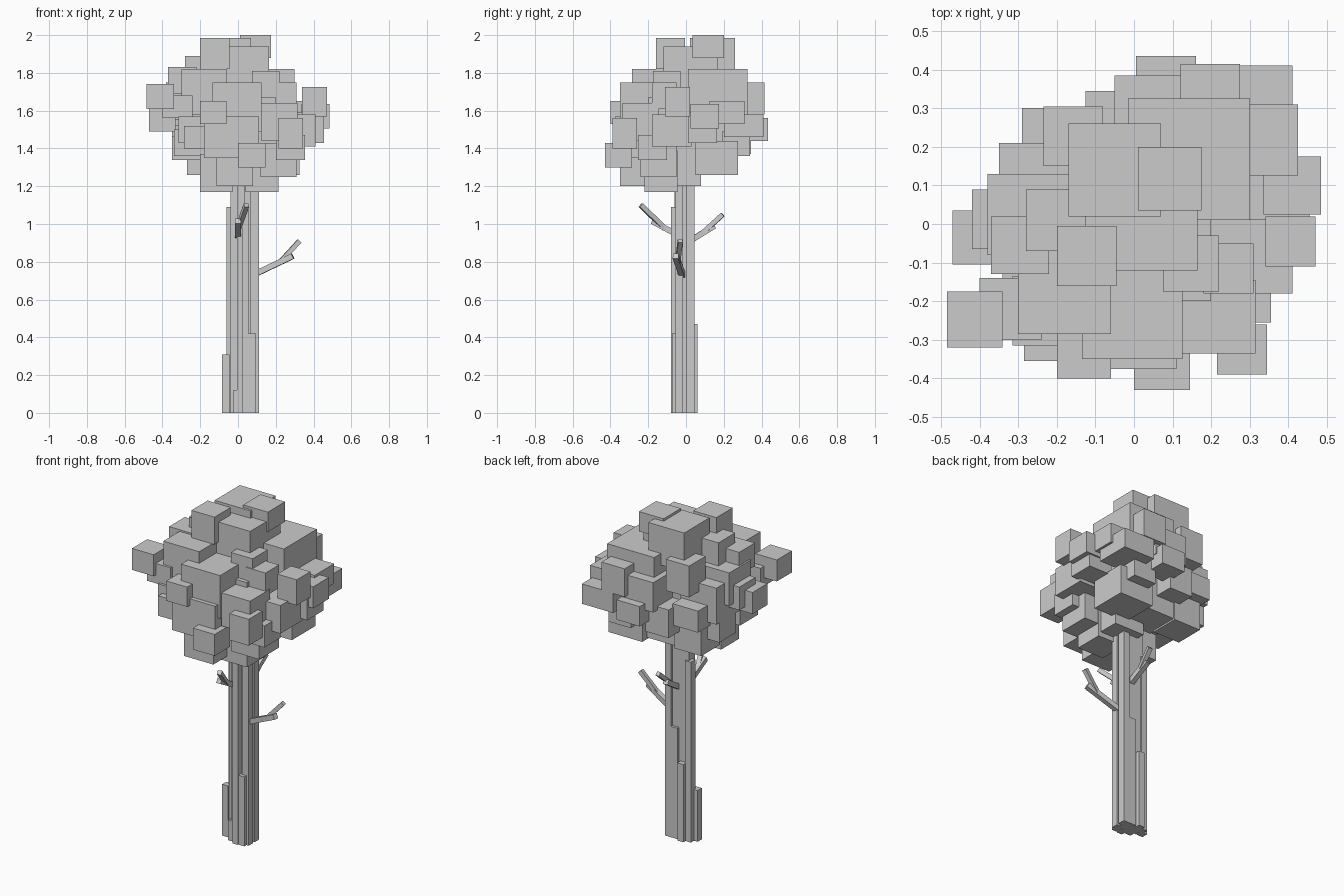
import bpy
import bmesh
from mathutils import Matrix, Vector

UNIT = 0.01  # block tables are written in hundredths

default_cube = bpy.data.objects.get("Cube")
if default_cube:
    bpy.data.objects.remove(default_cube, do_unlink=True)


def make_material(name, colour):
    material = bpy.data.materials.new(name)
    material.use_nodes = True
    material.diffuse_color = colour
    shader = next(n for n in material.node_tree.nodes if n.type == "BSDF_PRINCIPLED")
    shader.inputs["Base Color"].default_value = colour
    return material


grey = make_material("plain_grey", (0.6, 0.6, 0.6, 1))


def finish(name, mesh_builder):
    """Turn a bmesh into a named, flat-shaded object."""
    mesh = bpy.data.meshes.new(name)
    mesh_builder.to_mesh(mesh)
    mesh_builder.free()
    mesh.materials.append(grey)
    part = bpy.data.objects.new(name, mesh)
    bpy.context.scene.collection.objects.link(part)


def add_box(builder, corner, size):
    """Add an upright box from its lowest corner and its size."""
    corner, size = Vector(corner) * UNIT, Vector(size) * UNIT
    placement = Matrix.Translation(corner + size / 2) @ Matrix.Diagonal(size).to_4x4()
    bmesh.ops.create_cube(builder, size=1, matrix=placement)


def add_stick(builder, start, end, thickness):
    """Add a square stick running between two points."""
    start, end = Vector(start) * UNIT, Vector(end) * UNIT
    along = end - start
    turn = along.to_track_quat("Z", "Y").to_matrix().to_4x4()
    scale = Matrix.Diagonal((thickness * UNIT, thickness * UNIT, along.length, 1))
    placement = Matrix.Translation((start + end) / 2) @ turn @ scale
    bmesh.ops.create_cube(builder, size=1, matrix=placement)


def leaf_cluster(name, blocks):
    """Each block is left, front, bottom, width, height."""
    builder = bmesh.new()
    for left, front, bottom, width, height in blocks:
        add_box(builder, (left, front, bottom), (width, width, height))
    finish(name, builder)


# Leaves: the peak of the crown
leaf_cluster("leaves_peak", [
    (1, 3.5, 188, 16.5, 12),
    (-17, 2, 175, 24, 23.5),
    (-20, -16, 182, 15.5, 16.5),
    (-12.5, -12, 165, 29, 29),
    (-28, -7, 175, 16, 14),
])

# Leaves: the broad upper layer
leaf_cluster("leaves_upper", [
    (-1.5, 1, 158, 31.5, 24),
    (-30, -28.5, 158, 24, 24),
    (-13.5, -35, 149, 26, 26),
    (-37, -13, 169, 15, 14),
    (-23.5, 15, 163, 15.5, 19),
    (7.5, -17.5, 165, 14.5, 16),
    (18, -18, 161, 13, 14),
    (-38, -8, 155, 21, 20),
    (34, -11, 157, 13, 15.5),
    (-48.5, -32, 161, 14.5, 13),
    (12, 26, 158, 15.5, 17),
    (-5, 17, 152, 21.5, 18),
])

# Leaves: the widest ring
leaf_cluster("leaves_middle", [
    (12.5, -33.5, 144, 19, 20),
    (-29, 13, 143, 17, 13),
    (-35, -3, 146, 24, 22),
    (-42, -6.5, 152, 15.5, 14),
    (-47, -10.5, 149, 14, 13),
    (.5, 28, 144, 15.5, 12),
    (20, 20, 146, 21, 12),
    (24, 12.5, 153, 18.5, 12),
    (30, 1, 143, 15.5, 16),
    (33.5, 2.5, 150.5, 15, 13),
    (20, -18, 141, 21, 17),
    (21.5, -39, 140, 13, 16),
    (-20, -40, 153, 14, 12),
    (-28.5, -35.5, 140, 14.5, 12),
    (-31.5, -31.5, 143, 18, 14),
    (-40, -30, 156, 16, 12),
])

# Leaves: the tapering underside
leaf_cluster("leaves_lower", [
    (-18, -37.5, 135, 29, 22),
    (0, -43, 130, 14.5, 13),
    (-11.5, -35, 120, 19.5, 20),
    (10, 5, 126, 22.5, 18),
    (-20, -22, 117, 17, 20),
    (4, -22, 117, 17.5, 22),
    (0, -12, 120, 20, 20),
    (-35, 2, 134, 16, 14),
    (-27, 6, 126, 18, 19),
    (20, -25.5, 134, 15.5, 13),
    (-12.5, 19, 137, 15.5, 17),
    (-10, 2, 127, 21, 20),
    (12, -24, 125, 19, 18),
    (-34, -20, 136, 17, 14),
    (13, 19, 136, 15, 13),
])

# Dense block behind the outer leaves
leaf_cluster("leaves_core", [(-20, -20, 133, 40, 34)])

# Trunk: upright slats of uneven height around a core
trunk_slats = {
    "trunk_core": (-4, -3, 13, 6, 130),
    "trunk_left_slat": (-6, -.5, 4, 4.5, 109),
    "trunk_left_stub": (-8.5, -3, 4, 4, 31),
    "trunk_front_low_stub": (-2.5, -6, 4, 4, 12),
    "trunk_front_left_slat": (-.5, -6, 4, 4, 130),
    "trunk_front_tall_slat": (2, -8, 3.5, 5, 109),
    "trunk_front_short_slat": (5.5, -7.5, 4, 4, 42),
    "trunk_front_right_slat": (6.5, -5.5, 4.5, 4, 130),
    "trunk_right_slat": (7, 0, 4, 4.5, 130),
    "trunk_back_middle_slat": (2.5, 1, 4.5, 3.5, 67),
    "trunk_back_short_slat": (-2.5, 2, 4, 4, 47),
}
for name, (left, front, width, depth, height) in trunk_slats.items():
    builder = bmesh.new()
    add_box(builder, (left, front, 0), (width, depth, height))
    finish(name, builder)

# Branches: a main stick with one forked twig each
branches = {
    "branch_side": ((8, -2, 73), (29, -5.5, 83), (22, -4.5, 79.5), (32.5, -3, 91)),
    "branch_front": ((0, -4, 94), (0, -18, 101.5), (0, -11, 97.5), (4.5, -24, 110)),
    "branch_back": ((4, 2, 91), (3, 15, 99), (3.5, 9, 95.5), (5, 19.5, 105)),
}
for name, (root, tip, fork, twig_tip) in branches.items():
    builder = bmesh.new()
    add_stick(builder, root, tip, 3)
    add_stick(builder, fork, twig_tip, 2.5)
    finish(name, builder)
